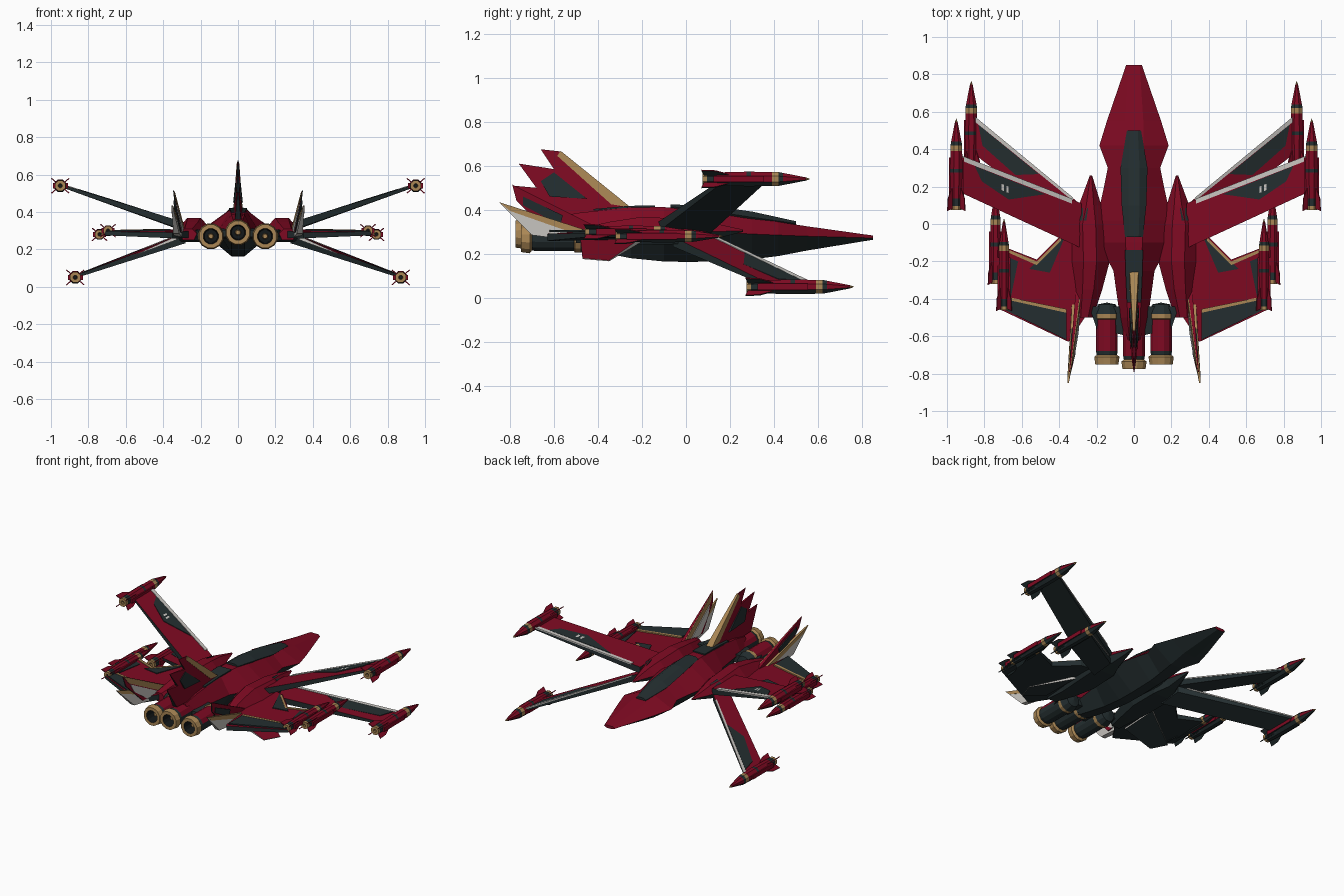
import bpy, bmesh, math
from mathutils import Vector

cube = bpy.data.objects.get("Cube")
if cube:
    bpy.data.objects.remove(cube, do_unlink=True)

COLOURS = {"red": (.21, .003, .016), "dark": (.017, .027, .029), "gold": (.4, .24, .09),
           "white": (.58, .56, .53), "black": (.007, .009, .01)}
MATS = {}
for key, rgb in COLOURS.items():
    m = bpy.data.materials.new(key + "_paint")
    m.use_nodes = True
    m.diffuse_color = (*rgb, 1)
    m.node_tree.nodes["Principled BSDF"].inputs["Base Color"].default_value = (*rgb, 1)
    MATS[key] = m
SLOT = {key: i for i, key in enumerate(COLOURS)}
X, Z = Vector((1, 0, 0)), Vector((0, 0, 1))


def finish(name, bm, mirror):
    """Turn a bmesh into an object; red undersides become dark."""
    bmesh.ops.remove_doubles(bm, verts=bm.verts, dist=1e-5)
    bmesh.ops.recalc_face_normals(bm, faces=bm.faces)
    bm.normal_update()
    for f in bm.faces:
        if f.material_index == SLOT["red"] and f.normal.z < -.25:
            f.material_index = SLOT["dark"]
    me = bpy.data.meshes.new(name)
    bm.to_mesh(me)
    bm.free()
    for m in MATS.values():
        me.materials.append(m)
    ob = bpy.data.objects.new(name, me)
    bpy.context.collection.objects.link(ob)
    if mirror:
        ob.modifiers.new("Mirror", "MIRROR")


def prism(name, pts, mat, axis=Z, mirror=True, edge=None):
    """Slab from outline points (x, y, z, half thickness) grown along an axis, with an optional edge colour."""
    bm = bmesh.new()
    up = [bm.verts.new(Vector(p[:3]) + axis * p[3]) for p in pts]
    lo = [bm.verts.new(Vector(p[:3]) - axis * p[3]) for p in pts]
    n = len(pts)
    for ring in (up, lo[::-1]):
        bm.faces.new(ring).material_index = SLOT[mat]
    for i in range(n):
        j = (i + 1) % n
        bm.faces.new((up[i], lo[i], lo[j], up[j])).material_index = SLOT[edge or mat]
    finish(name, bm, mirror)


def loft(name, sections, mat, mirror=False):
    """Hull from sections (y, centre x, half width, side z, top half width, top z, bottom half width, bottom z)."""
    bm = bmesh.new()
    rings = []
    for y, cx, w, zm, tw, zt, bw, zb in sections:
        ring = [(tw, zt), (w, zm), (bw, zb), (-bw, zb), (-w, zm), (-tw, zt)]
        rings.append([bm.verts.new((cx + a, y, b)) for a, b in ring])
    for a, b in zip(rings, rings[1:]):
        for i in range(6):
            j = (i + 1) % 6
            bm.faces.new((a[i], a[j], b[j], b[i]))
    bm.faces.new(rings[0])
    bm.faces.new(rings[-1][::-1])
    for f in bm.faces:
        f.material_index = SLOT[mat]
    finish(name, bm, mirror)


def lathe(name, profile, cx, cz, y0=0, n=12, scale=1, mirror=True):
    """Turned part along y; profile rows are (y, radius, colour up to next row)."""
    bm = bmesh.new()
    rings = []
    for y, r, _ in profile:
        rings.append([bm.verts.new((cx + scale * r * math.cos((i + .5) * math.tau / n), y0 + y,
                                    cz + scale * r * math.sin((i + .5) * math.tau / n))) for i in range(n)])
    for k, (a, b) in enumerate(zip(rings, rings[1:])):
        for i in range(n):
            j = (i + 1) % n
            f = bm.faces.new((a[i], a[j], b[j], b[i]))
            colour = profile[k][2]
            if colour == "panel":
                colour = "red" if math.sin((i + 1) * math.tau / n) > .4 else "dark"
            f.material_index = SLOT[colour]
    finish(name, bm, mirror)


# fuselage and canopy
loft("fuselage", [
    (.85, 0, .042, .272, .03, .283, .02, .264),
    (.55, 0, .145, .28, .05, .325, .045, .215),
    (.42, 0, .185, .285, .05, .345, .045, .19),
    (.3, 0, .14, .29, .05, .37, .04, .175),
    (.2, 0, .16, .295, .045, .388, .035, .168),
    (.02, 0, .2, .3, .045, .405, .035, .163),
    (-.1, 0, .19, .3, .045, .412, .035, .165),
    (-.25, 0, .11, .3, .04, .412, .035, .18),
    (-.5, 0, .075, .3, .035, .385, .035, .23),
    (-.62, 0, .045, .31, .025, .355, .03, .28)], "red")
loft("canopy", [
    (.5, 0, .038, .338, .02, .348, .02, .3),
    (.3, 0, .072, .366, .03, .392, .03, .33),
    (.1, 0, .066, .397, .03, .42, .03, .35),
    (-.07, 0, .048, .414, .025, .424, .03, .36)], "dark")
prism("spine_panel", [(-.048, -.14, .416, .004), (.048, -.14, .416, .004),
                      (.045, -.26, .414, .004), (.038, -.42, .4, .004),
                      (-.038, -.42, .4, .004), (-.045, -.26, .414, .004)], "dark", mirror=False)

# shoulder housings
loft("shoulder_housings", [
    (.26, .23, .006, .305, .003, .31, .003, .3),
    (.1, .235, .06, .3, .02, .345, .03, .26),
    (0, .24, .1, .3, .035, .358, .07, .245),
    (-.2, .235, .105, .295, .035, .368, .07, .24),
    (-.35, .245, .075, .29, .03, .345, .05, .24),
    (-.5, .265, .045, .285, .02, .31, .03, .25)], "red", True)
prism("shoulder_panels", [(.245, .085, .346, .004), (.28, .085, .325, .004),
                          (.3, .02, .334, .004), (.255, .02, .358, .004)], "dark")


# forward-swept wings with plates placed by span and chord
def wing(name, corners, patch):
    prism(name, corners, "red", edge="dark")
    rl, rt, tt, tl = [Vector((p[0], p[1], p[2] + p[3])) for p in corners]

    def plate(part, uvs, mat):
        pts = [rl.lerp(tl, u).lerp(rt.lerp(tt, u), v) for u, v in uvs]
        prism(name + part, [(*p, .004) for p in pts], mat)
    plate("_white_edge", [(.08, -.02), (1, -.02), (1, .12), (.08, .09)], "white")
    plate("_dark_patch", patch, "dark")
    for k in range(2):
        u = .6 + .04 * k
        plate(f"_marking_{k + 1}", [(u, .3), (u + .02, .3), (u + .02, .46), (u, .46)], "white")


wing("upper_wings", [(.28, .11, .315, .022), (.28, -.13, .32, .022),
                     (.93, .17, .535, .008), (.93, .365, .535, .008)],
     [(.3, .12), (.88, .12), (.82, .45), (.6, .62)])
wing("lower_wings", [(.28, .1, .27, .022), (.28, -.06, .255, .022),
                     (.85, .37, .06, .008), (.85, .57, .06, .008)],
     [(.4, .12), (.97, .12), (.93, .6), (.62, .7)])

# rear wings with trim plates
prism("rear_wings", [(.2, -.02, .285, .02), (.39, -.06, .285, .02), (.52, -.19, .285, .016),
                     (.7, -.12, .29, .01), (.71, -.46, .285, .01), (.35, -.63, .275, .016),
                     (.25, -.48, .28, .02)], "red", edge="dark")
T = .304
trim = {"dark_band": ("dark", [(.37, -.07), (.42, -.1), (.56, -.24), (.45, -.26)]),
        "dark_rear": ("dark", [(.36, -.47), (.7, -.4), (.7, -.455), (.36, -.62)]),
        "dark_tip": ("dark", [(.62, -.2), (.69, -.17), (.7, -.4), (.66, -.4)]),
        "gold_front": ("gold", [(.39, -.07), (.52, -.2), (.69, -.13), (.69, -.145), (.52, -.22), (.39, -.09)]),
        "gold_rear": ("gold", [(.36, -.455), (.7, -.385), (.7, -.4), (.36, -.475)])}
for part, (mat, pts) in trim.items():
    lift = .002 if mat == "gold" else 0
    prism("rear_wing_" + part, [(x, y, T + lift - max(0, x - .39) * .022, .004) for x, y in pts], mat)

# angled fins under the rear wings
prism("ventral_fins", [(.32, -.2, .265, .01), (.575, -.35, .168, .002),
                       (.53, -.47, .178, .002), (.33, -.48, .26, .01)], "red", edge="white")

# twin outer fins, each a red blade over a white blade
prism("outer_fins", [(.3, -.36, .3, .012), (.345, -.79, .515, .002), (.335, -.77, .44, .004),
                     (.315, -.62, .29, .012)], "red", X)
prism("outer_fin_dark_patches", [(.322, -.56, .375, .012), (.341, -.74, .46, .004),
                                 (.336, -.74, .42, .006), (.318, -.57, .33, .012)], "dark", X)
prism("outer_fin_inner_gold", [(.287, -.37, .304, .004), (.341, -.785, .51, .003),
                               (.331, -.74, .45, .003), (.293, -.45, .3, .004)], "gold", X)
prism("outer_fin_inner_white", [(.292, -.46, .3, .004), (.328, -.73, .44, .003),
                                (.319, -.7, .38, .003), (.3, -.58, .29, .004)], "white", X)
prism("white_blades", [(.312, -.45, .29, .02), (.352, -.845, .43, .003),
                       (.33, -.7, .285, .016), (.32, -.55, .265, .02)], "white", X)
prism("white_blade_gold_edges", [(.312, -.43, .3, .02), (.352, -.85, .435, .004),
                                 (.347, -.8, .395, .008), (.315, -.5, .29, .022)], "gold", X)

# centre fin with stepped rear edge
prism("centre_fin", [(0, -.25, .4, .022), (0, -.57, .665, .004), (0, -.66, .675, .002),
                     (0, -.6, .585, .008), (0, -.76, .61, .002), (0, -.68, .5, .01),
                     (0, -.79, .51, .002), (0, -.7, .36, .016), (0, -.5, .36, .025)], "red", X, False)
prism("centre_fin_gold_edge", [(0, -.25, .41, .024), (0, -.57, .668, .006),
                               (0, -.585, .645, .008), (0, -.34, .425, .024)], "gold", X, False)
prism("centre_fin_dark_patch", [(0, -.45, .45, .026), (0, -.6, .57, .013),
                                (0, -.66, .53, .014), (0, -.62, .46, .024)], "dark", X, False)

# engines with hollow nozzles
ENGINE = [(.04, 0, "gold"), (.04, .012, "gold"), (.08, .016, "black"), (.08, .036, "black"),
          (0, .042, "gold"), (0, .064, "gold"), (.04, .07, "gold"), (.05, .056, "dark"),
          (.07, .06, "panel"), (.24, .06, "gold"), (.245, .066, "gold"), (.27, .066, "dark"),
          (.32, .05, "dark"), (.33, 0, "dark")]
lathe("side_engines", ENGINE, .145, .27, -.75)
lathe("centre_engine", ENGINE, 0, .29, -.775, mirror=False)
prism("engine_pylons", [(.03, -.44, .285, .03), (.24, -.44, .285, .02),
                        (.2, -.56, .28, .015), (.03, -.6, .285, .02)], "dark")

# weapon pods with crossed tail fins
POD = [(.02, 0, "black"), (.02, .01, "gold"), (0, .012, "gold"), (0, .03, "gold"),
       (.02, .03, "dark"), (.06, .032, "red"), (.2, .036, "dark"), (.22, .036, "red"),
       (.315, .034, "gold"), (.345, .034, "dark"), (.365, .03, "red"), (.47, .008, "gold"), (.49, 0, "gold")]


def pod(name, x, y, z, scale):
    lathe(name, POD, x, z, y, 8, scale)
    w = .04 * scale
    prism(name + "_side_rails", [(x - w, y + .05, z, .014), (x + w, y + .05, z, .014),
                                 (x + w, y + .28, z, .014), (x - w, y + .28, z, .014)], "red")
    for k, deg in enumerate((40, 140, 220, 320)):
        a = math.radians(deg)
        d, side = Vector((math.cos(a), 0, math.sin(a))), Vector((-math.sin(a), 0, math.cos(a)))
        outline = [(.02, .01), (.062, -.005), (.058, .06), (.02, .15)]
        pts = [Vector((x, y + t, z)) + d * r * scale for r, t in outline]
        prism(f"{name}_fin_{k + 1}", [(*p, .003) for p in pts], "red", side)


pod("upper_pods", .95, .075, .54, 1)
pod("lower_pods", .87, .275, .05, 1)
pod("rear_outer_pods", .74, -.32, .28, .85)
pod("rear_inner_pods", .695, -.46, .3, .85)
